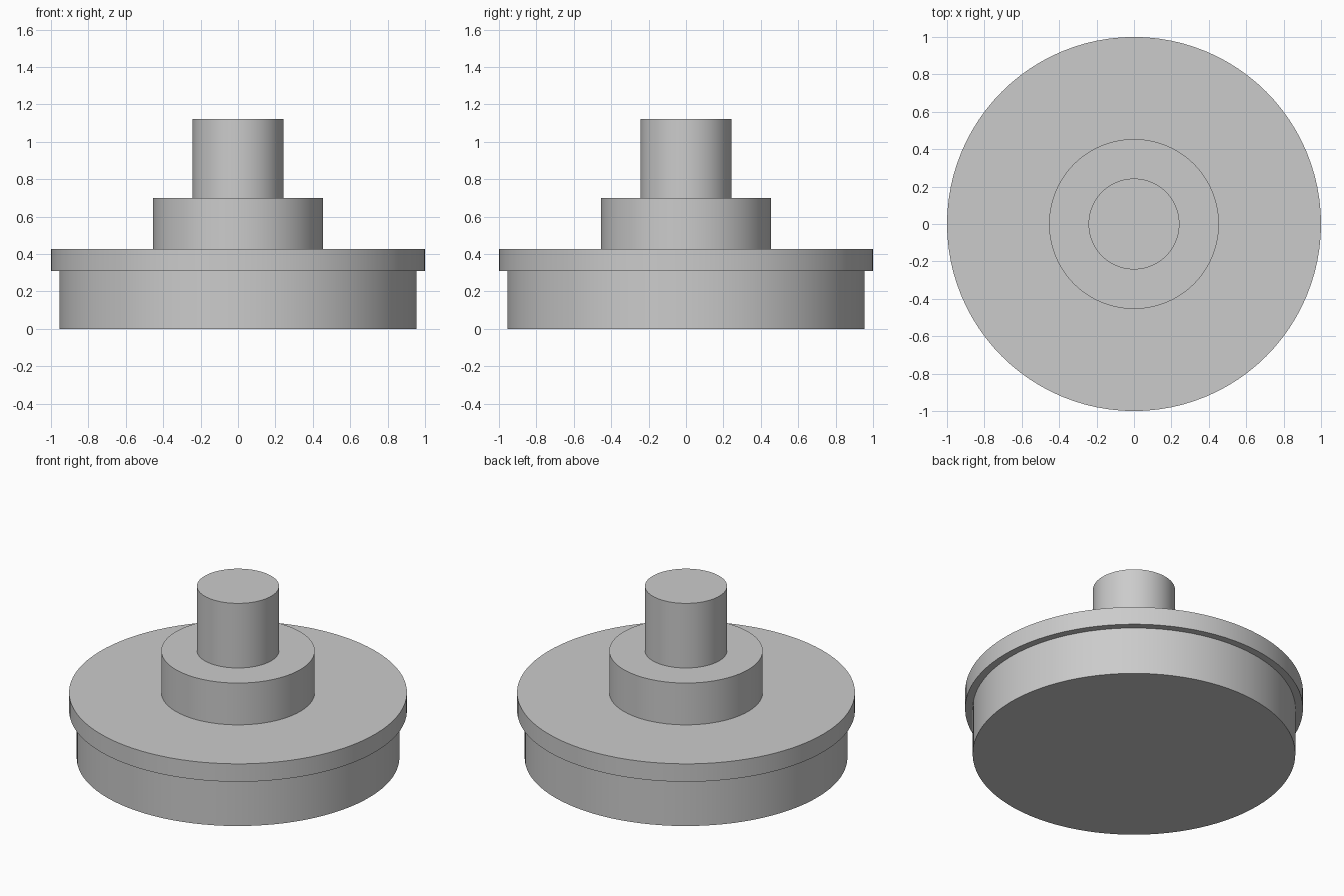
import bpy, bmesh, math

cube = bpy.data.objects.get("Cube")
if cube:
    bpy.data.objects.remove(cube, do_unlink=True)

SEGMENTS = 96

# Plain grey finish
grey = bpy.data.materials.new("plain_grey")
grey.use_nodes = True
colour = (0.6, 0.6, 0.6, 1.0)
grey.diffuse_color = colour
grey.node_tree.nodes["Principled BSDF"].inputs["Base Color"].default_value = colour


def lathe(name, profile):
    """Revolve a closed-at-the-axis (radius, z) profile about z."""
    bm = bmesh.new()
    verts = [bm.verts.new((r, 0, z)) for r, z in profile]
    edges = [bm.edges.new(pair) for pair in zip(verts, verts[1:])]
    bmesh.ops.spin(bm, geom=verts + edges, cent=(0, 0, 0), axis=(0, 0, 1),
                   angle=math.tau, steps=SEGMENTS)
    bmesh.ops.remove_doubles(bm, verts=bm.verts, dist=0.0001)
    bmesh.ops.recalc_face_normals(bm, faces=bm.faces)
    mesh = bpy.data.meshes.new(name)
    bm.to_mesh(mesh)
    bm.free()
    mesh.materials.append(grey)
    obj = bpy.data.objects.new(name, mesh)
    bpy.context.collection.objects.link(obj)
    bpy.ops.object.select_all(action='DESELECT')
    obj.select_set(True)
    bpy.context.view_layer.objects.active = obj
    bpy.ops.object.shade_smooth_by_angle(angle=math.radians(30))
    return obj


# One solid turned body: (radius, top height) of base, flange, hub and shaft
steps = [(0.955, 0.31), (1.0, 0.427), (0.454, 0.70), (0.243, 1.122)]
profile = [(0, 0)]
bottom = 0
for radius, top in steps:
    profile += [(radius, bottom), (radius, top)]
    bottom = top
profile.append((0, bottom))
lathe("stepped_flange_with_shaft", profile)
